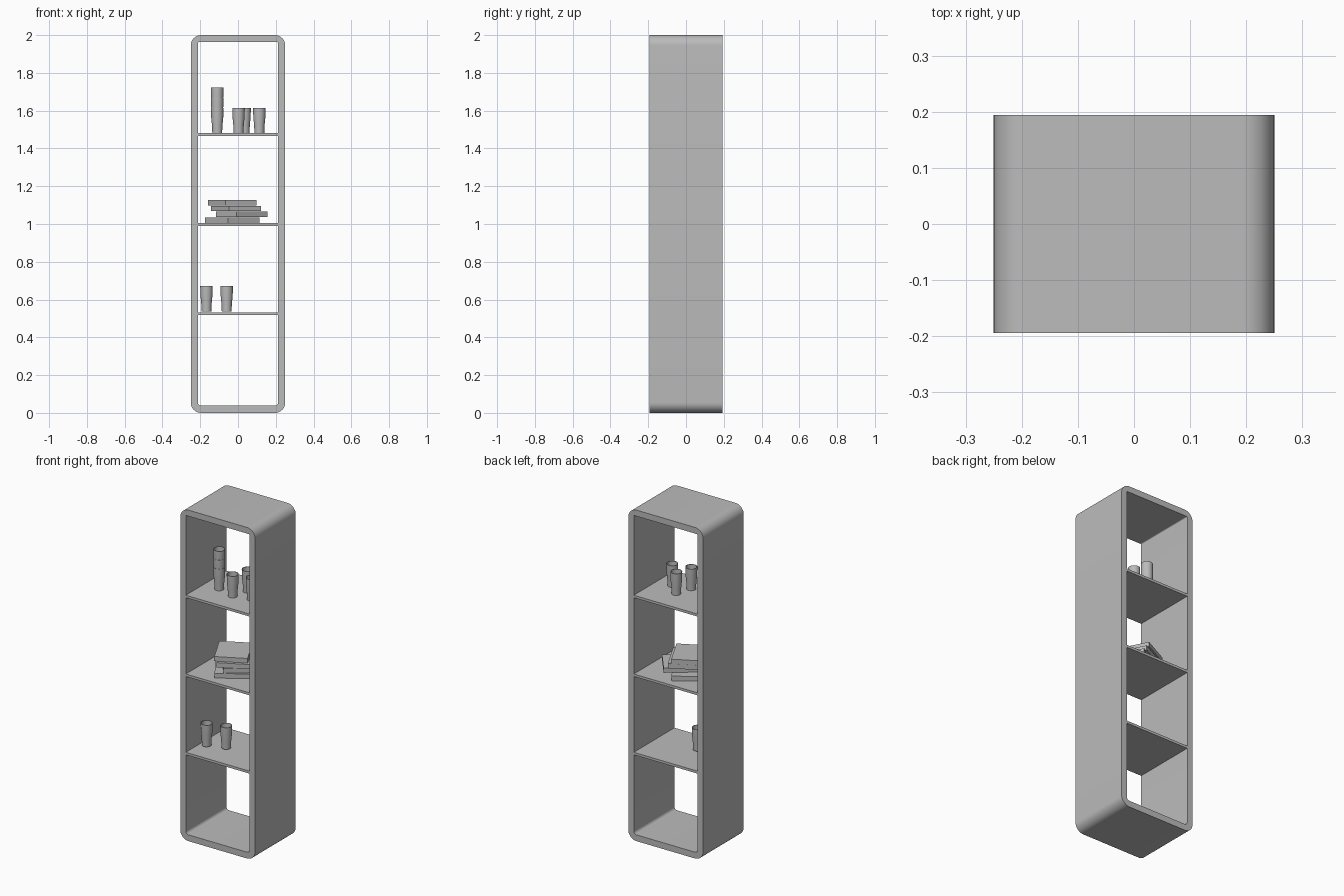
import bpy
import bmesh
from math import sin, cos, pi, radians
from mathutils import Matrix

default = bpy.data.objects.get("Cube")
if default:
    bpy.data.objects.remove(default)

grey = bpy.data.materials.new("plain_grey")
grey.use_nodes = True
colour = (0.5, 0.5, 0.5, 1)
grey.diffuse_color = colour
grey.node_tree.nodes["Principled BSDF"].inputs["Base Color"].default_value = colour


def finish(name, bm, smooth=True):
    bmesh.ops.recalc_face_normals(bm, faces=bm.faces)
    mesh = bpy.data.meshes.new(name)
    bm.to_mesh(mesh)
    bm.free()
    mesh.materials.append(grey)
    obj = bpy.data.objects.new(name, mesh)
    bpy.context.collection.objects.link(obj)
    if smooth:
        bpy.ops.object.select_all(action="DESELECT")
        obj.select_set(True)
        bpy.context.view_layer.objects.active = obj
        bpy.ops.object.shade_smooth_by_angle(angle=radians(35))
    return obj


def box(name, size, centre, turn=0):
    bm = bmesh.new()
    bmesh.ops.create_cube(bm, size=1, matrix=Matrix.Translation(centre)
                          @ Matrix.Rotation(radians(turn), 4, "Z")
                          @ Matrix.Diagonal((*size, 1)))
    return finish(name, bm, False)


def rounded_outline(half_w, low, high, r_low, r_high, steps=10):
    # Counter-clockwise x/z outline, one arc per corner
    points = []
    for i, (sx, top) in enumerate([(1, True), (-1, True), (-1, False), (1, False)]):
        r = r_high if top else r_low
        cx = sx * (half_w - r)
        cz = high - r if top else low + r
        for k in range(steps + 1):
            a = (i + k / steps) * pi / 2
            points.append((cx + r * cos(a), cz + r * sin(a)))
    return points


# Cabinet: open-ended rounded tube with a thick wall
DEPTH = 0.388
outer = rounded_outline(0.25, 0, 2, 0.055, 0.055)
inner = rounded_outline(0.213, 0.038, 1.963, 0.018, 0.006)
bm = bmesh.new()
loops = [[bm.verts.new((x, y, z)) for x, z in outline]
         for outline, y in ((outer, -DEPTH / 2), (outer, DEPTH / 2),
                            (inner, DEPTH / 2), (inner, -DEPTH / 2))]
for a, b in zip(loops, loops[1:] + loops[:1]):
    for i in range(len(a)):
        j = (i + 1) % len(a)
        bm.faces.new((a[i], a[j], b[j], b[i]))
finish("cabinet_frame", bm)

# Shelves
shelf_tops = {"lower": 0.532, "middle": 1.005, "upper": 1.481}
for label, top in shelf_tops.items():
    box(label + "_shelf", (0.426, DEPTH, 0.015), (0, 0, top - 0.0075))


# Cups: hollow turned profile, open at the top
def cup(name, x, y, z, sides=24):
    profile = [(0.026, 0), (0.0275, 0.04), (0.032, 0.085), (0.033, 0.134),
               (0.030, 0.134), (0.029, 0.085), (0.0245, 0.04), (0.023, 0.006)]
    bm = bmesh.new()
    rings = [[bm.verts.new((x + r * cos(2 * pi * k / sides),
                            y + r * sin(2 * pi * k / sides), z + h))
              for k in range(sides)] for r, h in profile]
    for a, b in zip(rings, rings[1:]):
        for i in range(sides):
            j = (i + 1) % sides
            bm.faces.new((a[i], a[j], b[j], b[i]))
    bm.faces.new(rings[0])
    bm.faces.new(rings[-1])
    finish(name, bm)


for i, (x, y) in enumerate([(0.003, -0.055), (0.035, 0.043), (0.113, -0.03)]):
    cup(f"upper_cup_{i + 1}", x, y, shelf_tops["upper"])
for i in range(3):
    cup(f"stacked_cup_{i + 1}", -0.11, -0.022, shelf_tops["upper"] + 0.054 * i)
for i, (x, y) in enumerate([(-0.167, -0.061), (-0.06, -0.027)]):
    cup(f"lower_cup_{i + 1}", x, y, shelf_tops["lower"] + 0.006)

# Pile of books, each turned a little differently
books = [(-0.03, 0, 0.20, 0.225, 33), (0.02, 0.01, 0.21, 0.175, 38),
         (-0.011, 0, 0.19, 0.21, 27), (-0.03, 0, 0.185, 0.205, 27)]
for i, (x, y, width, depth, turn) in enumerate(books):
    z = shelf_tops["middle"] + 0.015 + 0.031 * i
    box(f"book_{i + 1}", (width, depth, 0.028), (x, y, z), turn)
